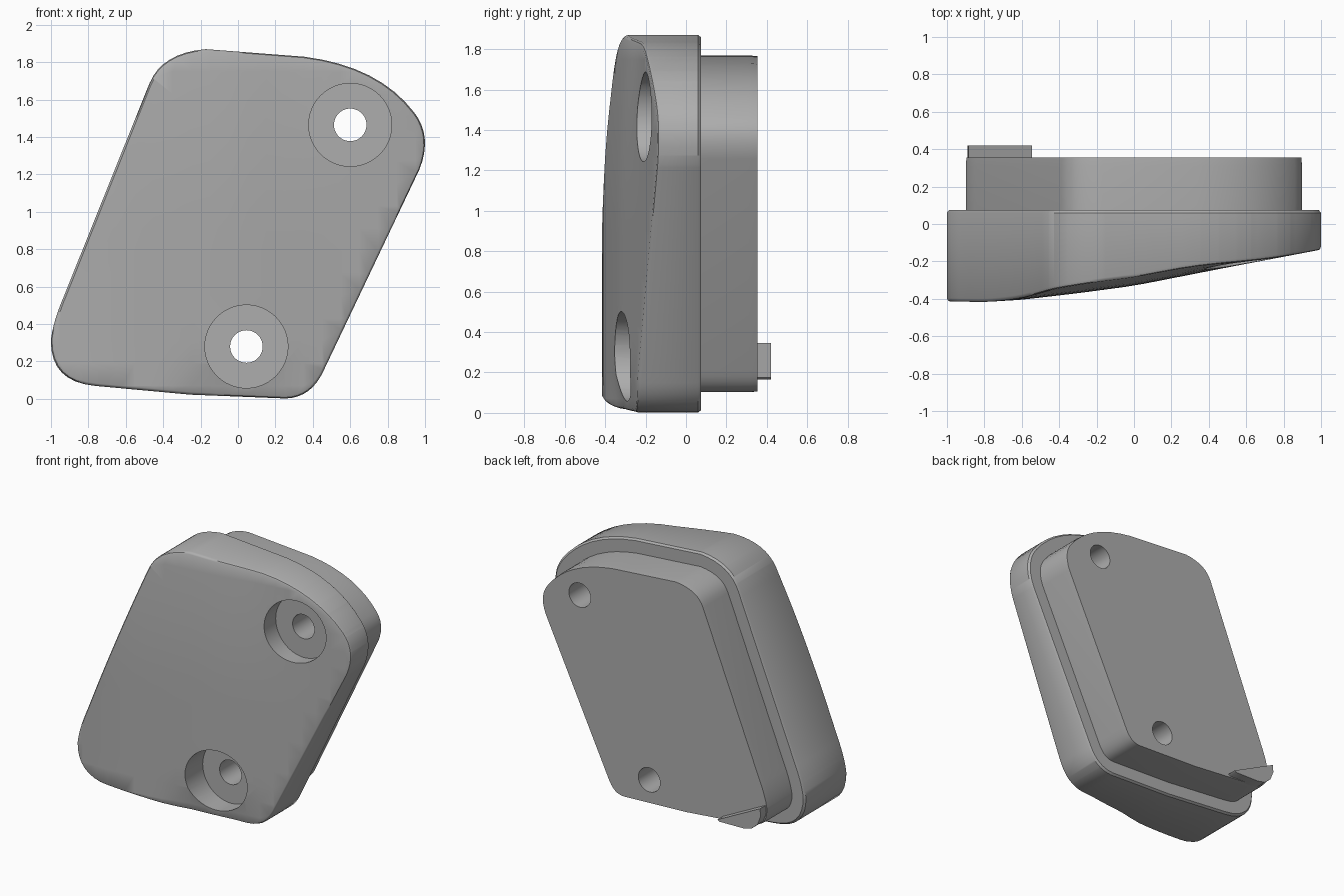
import bpy, bmesh, math
from mathutils import Vector

cube = bpy.data.objects.get("Cube")
if cube:
    bpy.data.objects.remove(cube, do_unlink=True)

grey = bpy.data.materials.new("grey")
grey.use_nodes = True
grey.diffuse_color = (0.42, 0.42, 0.42, 1)
grey.node_tree.nodes["Principled BSDF"].inputs["Base Color"].default_value = (0.42, 0.42, 0.42, 1)


def outline():
    """Rounded, leaning four-sided outline in (x, z)."""
    curves = [
        [(-0.48, 1.68), (-0.41, 1.85), (-0.17, 1.87)],
        [(0.35, 1.83), (0.75, 1.78), (0.94, 1.53)],
        [(0.94, 1.53), (1.04, 1.40), (0.97, 1.22)],
        [(0.47, 0.17), (0.40, 0.005), (0.25, 0.002)],
        [(-0.25, 0.022)],
        [(-0.75, 0.068), (-1.0, 0.09), (-1.0, 0.32)],
        [(-1.0, 0.32), (-0.99, 0.42), (-0.93, 0.56)],
    ]
    pts = []
    for c in curves:
        c = [Vector(p) for p in c]
        for i in range(9 if len(c) == 3 else 1):
            t = i / 8
            p = c[0] if len(c) == 1 else c[0] * (1 - t) ** 2 + c[1] * 2 * t * (1 - t) + c[2] * t * t
            if not pts or (p - pts[-1]).length > 1e-4:
                pts.append(p)
    return pts


def inset(pts, d):
    """Move a clockwise outline inwards by d."""
    out = []
    for i, p in enumerate(pts):
        a = (p - pts[i - 1]).normalized()
        b = (pts[(i + 1) % len(pts)] - p).normalized()
        n = Vector((a.y + b.y, -a.x - b.x)).normalized()
        out.append(p + n * d / max(0.5, n.dot(Vector((a.y, -a.x)))))
    return out


def finish(bm, name):
    bmesh.ops.recalc_face_normals(bm, faces=bm.faces[:])
    me = bpy.data.meshes.new(name)
    bm.to_mesh(me)
    bm.free()
    ob = bpy.data.objects.new(name, me)
    bpy.context.collection.objects.link(ob)
    me.materials.append(grey)
    return ob


def prism(name, rings):
    """Loft rings of (points, y) and close both ends."""
    bm = bmesh.new()
    loops = [[bm.verts.new((p[0], y, p[1])) for p in pts] for pts, y in rings]
    n = len(loops[0])
    for a, b in zip(loops, loops[1:]):
        for i in range(n):
            j = (i + 1) % n
            bm.faces.new((a[i], a[j], b[j], b[i]))
    bm.faces.new(loops[0])
    bm.faces.new(loops[-1])
    return finish(bm, name)


def step(a, b, t):
    t = min(1, max(0, (t - a) / (b - a)))
    return t * t * (3 - 2 * t)


def front_y(x, z):
    """Depth of the slanted, gently bulged front."""
    knots = [(-1.1, -0.412), (-0.8, -0.417), (-0.6, -0.405), (-0.3, -0.37),
             (0.0, -0.33), (0.5, -0.232), (1.1, -0.118)]
    for (x0, y0), (x1, y1) in zip(knots, knots[1:]):
        if x <= x1:
            y = y0 + (y1 - y0) * (x - x0) / (x1 - x0)
            break
    y += 0.045 * max(0, (z - 0.9) / 0.95) ** 2 * (1 - step(0.2, 0.9, x))
    # shallow hollow along the lower edge
    y += 0.035 * step(-0.42, -0.12, x) * (1 - step(0.0, 0.25, z)) * (1 - step(0.1, 0.6, x))
    return y


# Cover: gridded front, rounded rim, straight wall and flat back
base = outline()
bm = bmesh.new()
bm.faces.new([bm.verts.new((p.x, 0, p.y)) for p in inset(base, 0.014)])
cuts = [((-0.95 + 0.1 * i, 0, 0), (1, 0, 0)) for i in range(20)]
cuts += [((0, 0, 0.07 + 0.12 * i), (0, 0, 1)) for i in range(15)]
for co, no in cuts:
    bmesh.ops.bisect_plane(bm, geom=bm.verts[:] + bm.edges[:] + bm.faces[:],
                           dist=1e-4, plane_co=co, plane_no=no)
for v in bm.verts:
    v.co.y = front_y(v.co.x, v.co.z)
bmesh.ops.triangulate(bm, faces=bm.faces[:])


def grow(scale, depth):
    edges = [e for e in bm.edges if e.is_boundary]
    geom = bmesh.ops.extrude_edge_only(bm, edges=edges)["geom"]
    for v in [g for g in geom if isinstance(g, bmesh.types.BMVert)]:
        v.co.x *= scale
        v.co.z = 0.935 + (v.co.z - 0.935) * scale
        v.co.y = depth(v.co)


grow(1.009, lambda c: c.y + 0.005)
grow(1.006, lambda c: c.y + 0.013)
grow(1.0, lambda c: 0.06)
grow(0.988, lambda c: 0.075)
bmesh.ops.contextual_create(bm, geom=[e for e in bm.edges if e.is_boundary])
cover = finish(bm, "cover")

# Narrower plinth behind the cover
plinth = prism("plinth", [(inset(base, 0.1), 0.05), (inset(base, 0.1), 0.31),
                          (inset(base, 0.104), 0.355)])

# Small locating tab on the lower back corner
tab = [(-0.885, 0.345), (-0.89, 0.29), (-0.865, 0.225), (-0.815, 0.182),
       (-0.75, 0.168), (-0.56, 0.165), (-0.545, 0.175)]
locating_tab = prism("locating_tab", [(tab, 0.34), (tab, 0.42)])


# Counterbored screw holes
def circle(x, z, r):
    return [(x + r * math.cos(i * math.tau / 48), z + r * math.sin(i * math.tau / 48))
            for i in range(48)]


for x, z, floor in ((0.6, 1.465, -0.11), (0.045, 0.28, -0.15)):
    wide, narrow = circle(x, z, 0.222), circle(x, z, 0.087)
    cutter = prism("screw_hole_cutter", [(wide, -0.6), (wide, floor), (narrow, floor), (narrow, 0.6)])
    cutter.hide_render = True
    for ob in (cover, plinth):
        m = ob.modifiers.new("hole", 'BOOLEAN')
        m.operation = 'DIFFERENCE'
        m.solver = 'EXACT'
        m.object = cutter
        bpy.context.view_layer.objects.active = ob
        bpy.ops.object.modifier_apply(modifier=m.name)
    bpy.data.objects.remove(cutter, do_unlink=True)

# Smooth shading with sharp edges kept
for ob in (cover, plinth, locating_tab):
    bpy.ops.object.select_all(action='DESELECT')
    ob.select_set(True)
    bpy.context.view_layer.objects.active = ob
    bpy.ops.object.shade_smooth_by_angle(angle=math.radians(35))
